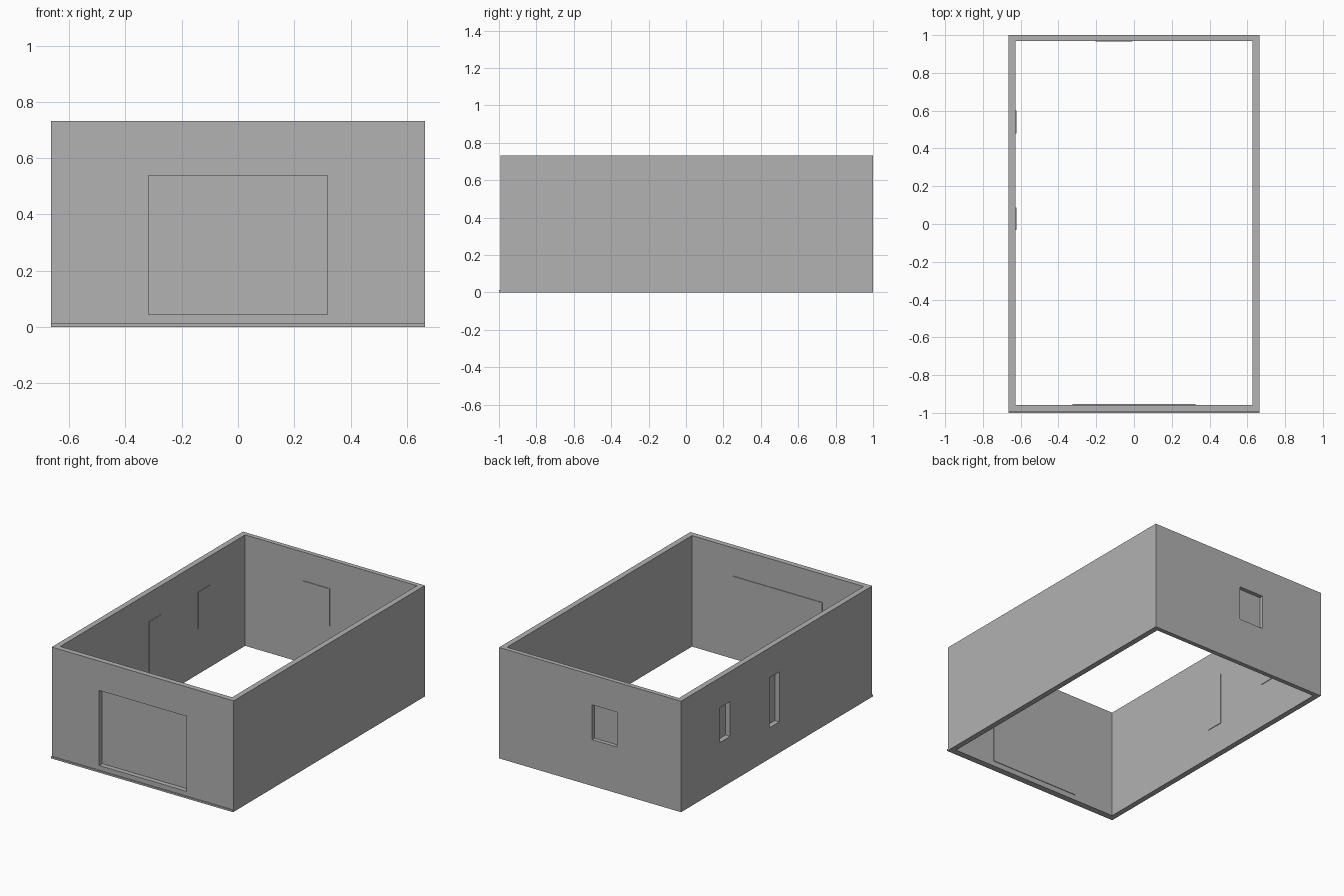
import bpy
import bmesh

if "Cube" in bpy.data.objects:
    bpy.data.objects.remove(bpy.data.objects["Cube"], do_unlink=True)

GREY = (0.445, 0.445, 0.445, 1)
grey = bpy.data.materials.new("wall grey")
grey.use_nodes = True
grey.diffuse_color = GREY
grey.node_tree.nodes["Principled BSDF"].inputs["Base Color"].default_value = GREY

# Overall extents
HX, FRONT, BACK, TOP = 0.664, -0.993, 1.0, 0.732
IN_X, IN_FRONT, IN_BACK = 0.627, -0.957, 0.97
LAP, PROUD, THICK = 0.008, 0.004, 0.008


def box(name, x, y, z):
    """Box from three (min, max) ranges."""
    bm = bmesh.new()
    bmesh.ops.create_cube(bm, size=1)
    for v in bm.verts:
        for i, (lo, hi) in enumerate((x, y, z)):
            v.co[i] = lo if v.co[i] < 0 else hi
    mesh = bpy.data.meshes.new(name)
    bm.to_mesh(mesh)
    bm.free()
    mesh.materials.append(grey)
    obj = bpy.data.objects.new(name, mesh)
    bpy.context.collection.objects.link(obj)
    return obj


def cut(target, cutter):
    """Subtract the cutter from the target, then discard it."""
    cutter.hide_render = True
    mod = target.modifiers.new("cut", "BOOLEAN")
    mod.operation, mod.solver, mod.object = "DIFFERENCE", "EXACT", cutter
    bpy.context.view_layer.update()
    graph = bpy.context.evaluated_depsgraph_get()
    mesh = bpy.data.meshes.new_from_object(target.evaluated_get(graph))
    target.modifiers.clear()
    target.data = mesh
    bpy.data.objects.remove(cutter, do_unlink=True)


def grow(span):
    return span[0] - LAP, span[1] + LAP


# Open rectangular shell
walls = box("walls", (-HX, HX), (FRONT, BACK), (0, TOP))
cut(walls, box("interior_cutter", (-IN_X, IN_X), (IN_FRONT, IN_BACK), (-1, 2)))

# Openings: name, wall, span along the wall, height span
openings = [
    ("garage_door", "front", (-0.318, 0.318), (0.043, 0.538)),
    ("back_window", "back", (-0.195, -0.015), (0.305, 0.535)),
    ("side_window_short", "side", (0.488, 0.592), (0.305, 0.535)),
    ("side_window_tall", "side", (-0.024, 0.08), (0.205, 0.535)),
]

for name, wall, span, height in openings:
    # Depth ranges of the hole and of the panel closing its inner end
    if wall == "front":
        hole = (FRONT - 0.1, IN_FRONT + 0.1)
        panel = (IN_FRONT + PROUD - THICK, IN_FRONT + PROUD)
    elif wall == "back":
        hole = (IN_BACK - 0.1, BACK + 0.1)
        panel = (IN_BACK - PROUD, IN_BACK - PROUD + THICK)
    else:
        hole = (-HX - 0.1, -IN_X + 0.1)
        panel = (-IN_X + PROUD - THICK, -IN_X + PROUD)
    if wall == "side":
        cut(walls, box("cutter", hole, span, height))
        box(name, panel, grow(span), grow(height))
    else:
        cut(walls, box("cutter", span, hole, height))
        box(name, grow(span), panel, grow(height))

walls.data.name = "walls"

# Low lip along the foot of the front wall
box("front_lip", (-HX, HX), (-1.0, FRONT + 0.004), (0, 0.012))
